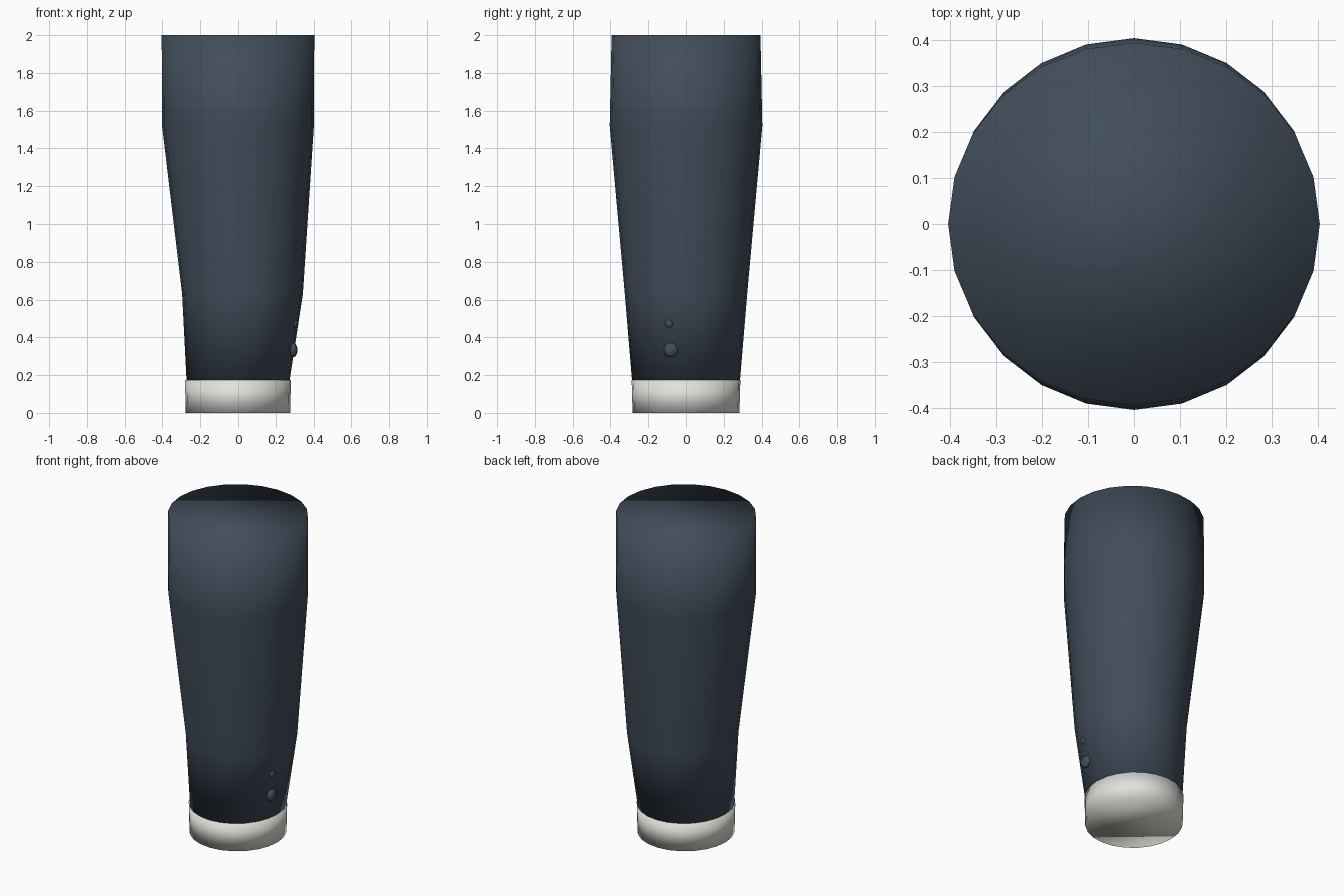
import bpy, bmesh, math
from mathutils import Matrix, Vector

SIDES = 24

cube = bpy.data.objects.get("Cube")
if cube:
    bpy.data.objects.remove(cube, do_unlink=True)


def material(name, color):
    mat = bpy.data.materials.new(name)
    mat.use_nodes = True
    mat.diffuse_color = (*color, 1)
    mat.node_tree.nodes["Principled BSDF"].inputs["Base Color"].default_value = (*color, 1)
    return mat


def finish(bm, name, mat):
    """Turn a bmesh into a fully smooth-shaded object."""
    bmesh.ops.recalc_face_normals(bm, faces=bm.faces)
    for face in bm.faces:
        face.smooth = True
    mesh = bpy.data.meshes.new(name)
    bm.to_mesh(mesh)
    bm.free()
    mesh.materials.append(mat)
    obj = bpy.data.objects.new(name, mesh)
    bpy.context.collection.objects.link(obj)
    return obj


def loft(name, rings, mat):
    """Closed tube through elliptical rings: (z, centre x, radius x, radius y)."""
    bm = bmesh.new()
    loops = []
    for z, cx, rx, ry in rings:
        angles = [math.tau * i / SIDES for i in range(SIDES)]
        loops.append([bm.verts.new((cx + rx * math.cos(a), ry * math.sin(a), z)) for a in angles])
    for low, high in zip(loops, loops[1:]):
        for i in range(SIDES):
            j = (i + 1) % SIDES
            bm.faces.new((low[i], low[j], high[j], high[i]))
    bm.faces.new(loops[0][::-1])
    bm.faces.new(loops[-1])
    return finish(bm, name, mat)


def button(name, center, radius, depth, mat):
    """Flattened ball set into the side of the sleeve."""
    bm = bmesh.new()
    place = Matrix.Translation(Vector(center)) @ Matrix.Diagonal((depth, radius, radius, 1))
    bmesh.ops.create_uvsphere(bm, u_segments=16, v_segments=10, radius=1, matrix=place)
    return finish(bm, name, mat)


navy = material("navy cloth", (0.052, 0.074, 0.102))
white = material("white cuff cloth", (0.76, 0.76, 0.71))

# Sleeve with a slight bend at the elbow
loft("sleeve", [
    (0.16, 0.0, 0.272, 0.285),
    (0.63, 0.024, 0.32, 0.324),
    (1.52, 0.0, 0.402, 0.404),
    (2.0, 0.0, 0.404, 0.394),
], navy)

# Shirt cuff
loft("cuff", [(0.0, 0.0, 0.277, 0.283), (0.175, 0.0, 0.281, 0.288)], white)

# Cuff buttons on the outer side
button("large_button", (0.293, -0.08, 0.333), 0.038, 0.022, navy)
button("small_button", (0.302, -0.088, 0.473), 0.023, 0.014, navy)
